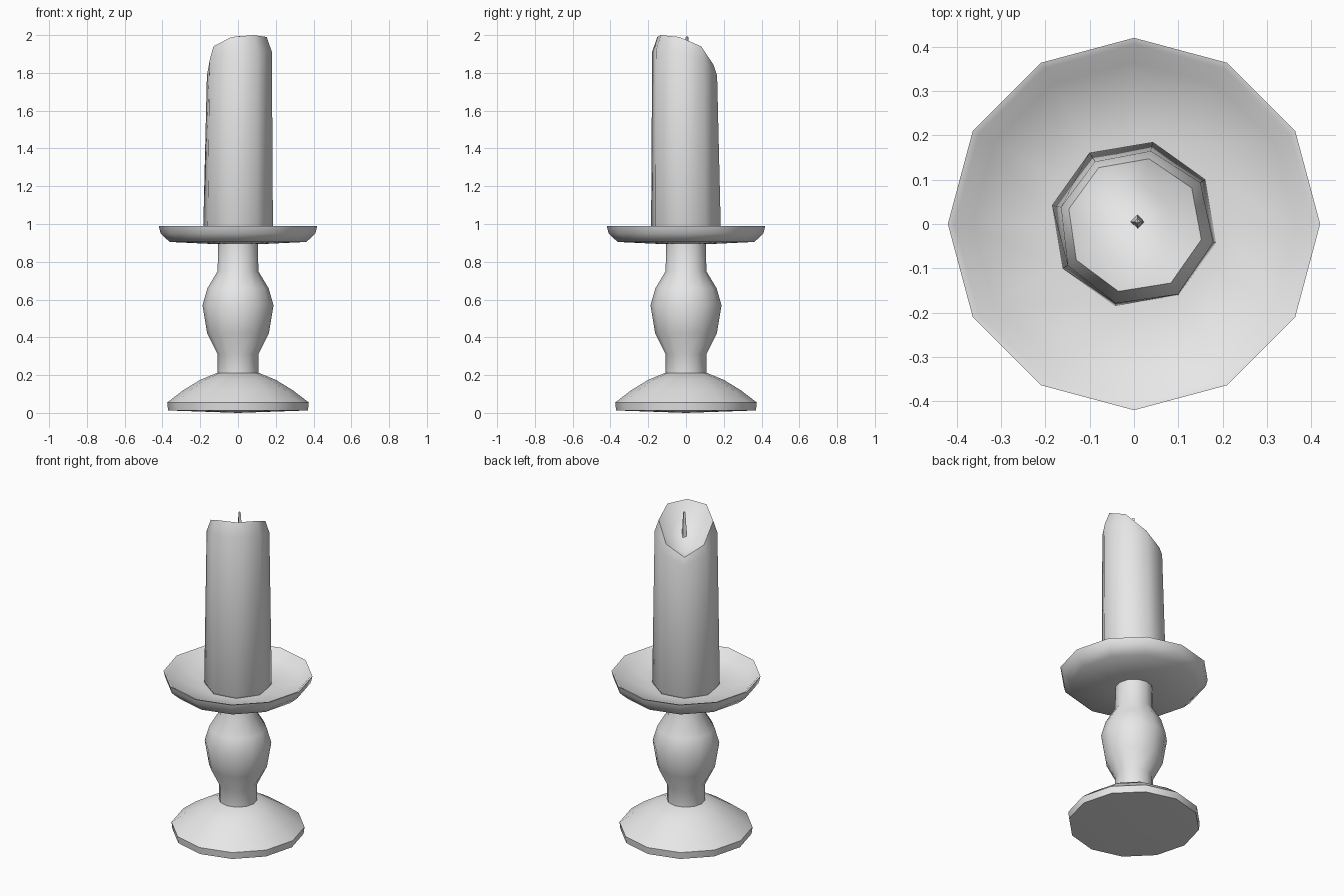
import bpy
import bmesh
from math import cos, sin, radians, pi

cube = bpy.data.objects.get("Cube")
if cube:
    bpy.data.objects.remove(cube, do_unlink=True)

grey = bpy.data.materials.new("plain_grey")
grey.use_nodes = True
grey.diffuse_color = (0.8, 0.8, 0.8, 1)
grey.node_tree.nodes["Principled BSDF"].inputs["Base Color"].default_value = (0.8, 0.8, 0.8, 1)


def build(name, rings, bottom, top, angle):
    """Skin a stack of equal rings, closing both ends with a fan to a point."""
    bm = bmesh.new()
    loops = [[bm.verts.new(p) for p in ring] for ring in rings]
    n = len(loops[0])
    low, high = bm.verts.new(bottom), bm.verts.new(top)
    for i in range(n):
        j = (i + 1) % n
        for a, b in zip(loops, loops[1:]):
            bm.faces.new((a[i], a[j], b[j], b[i]))
        bm.faces.new((low, loops[0][j], loops[0][i]))
        bm.faces.new((high, loops[-1][i], loops[-1][j]))
    bmesh.ops.recalc_face_normals(bm, faces=bm.faces)
    mesh = bpy.data.meshes.new(name)
    bm.to_mesh(mesh)
    bm.free()
    mesh.materials.append(grey)
    obj = bpy.data.objects.new(name, mesh)
    bpy.context.collection.objects.link(obj)
    bpy.ops.object.select_all(action="DESELECT")
    obj.select_set(True)
    bpy.context.view_layer.objects.active = obj
    bpy.ops.object.shade_smooth_by_angle(angle=radians(angle))


def lathe(name, profile, bottom, top, sides=12, centre=(0, 0), angle=50):
    """Turn a radius/height profile round a vertical axis."""
    cx, cy = centre
    rings = [[(cx + r * cos(2 * pi * k / sides), cy + r * sin(2 * pi * k / sides), z)
              for k in range(sides)] for r, z in profile]
    build(name, rings, (cx, cy, bottom), (cx, cy, top), angle)


# Turned holder
lathe("base", [(0.37, 0.013), (0.375, 0.055), (0.29, 0.12), (0.2, 0.175), (0.11, 0.212)],
      0, 0.212)
lathe("stem", [(0.108, 0.2), (0.108, 0.31), (0.163, 0.42), (0.188, 0.57),
               (0.162, 0.66), (0.108, 0.75), (0.105, 0.905)], 0.2, 0.905)
lathe("drip_plate", [(0.11, 0.893), (0.362, 0.905), (0.41, 0.95), (0.42, 0.99),
                     (0.405, 0.986), (0.365, 0.945), (0.2, 0.922)], 0.892, 0.915, angle=60)

# Candle with its rim melted down towards the back right corner
MELT = 122
DROP = [0.22, 0.16, 0.06, 0.01, 0]
bottom_ring, foot, shoulder, rim, pool = [], [], [], [], []
for k in range(8):
    a = radians(MELT + 45 * k)
    drop = DROP[min(k, 8 - k)]
    high = (1 - cos(a - radians(MELT))) / 2

    def point(r, z):
        return (r * cos(a), r * sin(a), z)

    bottom_ring.append(point(0.18, 0.915))
    foot.append(point(0.19, 0.935))
    shoulder.append(point(0.166 + 0.021 * high, 1.92 - 0.85 * drop))
    rim.append(point(0.15 + 0.007 * high, 2 - drop))
    pool.append(point(0.09, 1.90 - 0.55 * drop))
build("candle", [bottom_ring, foot, shoulder, rim, pool], (0, 0, 0.915), (0.01, 0.005, 1.85), 60)

# Wick
lathe("wick", [(0.016, 1.83), (0.013, 1.92), (0.007, 1.99)], 1.83, 1.995,
      sides=4, centre=(0.008, 0.005), angle=30)
